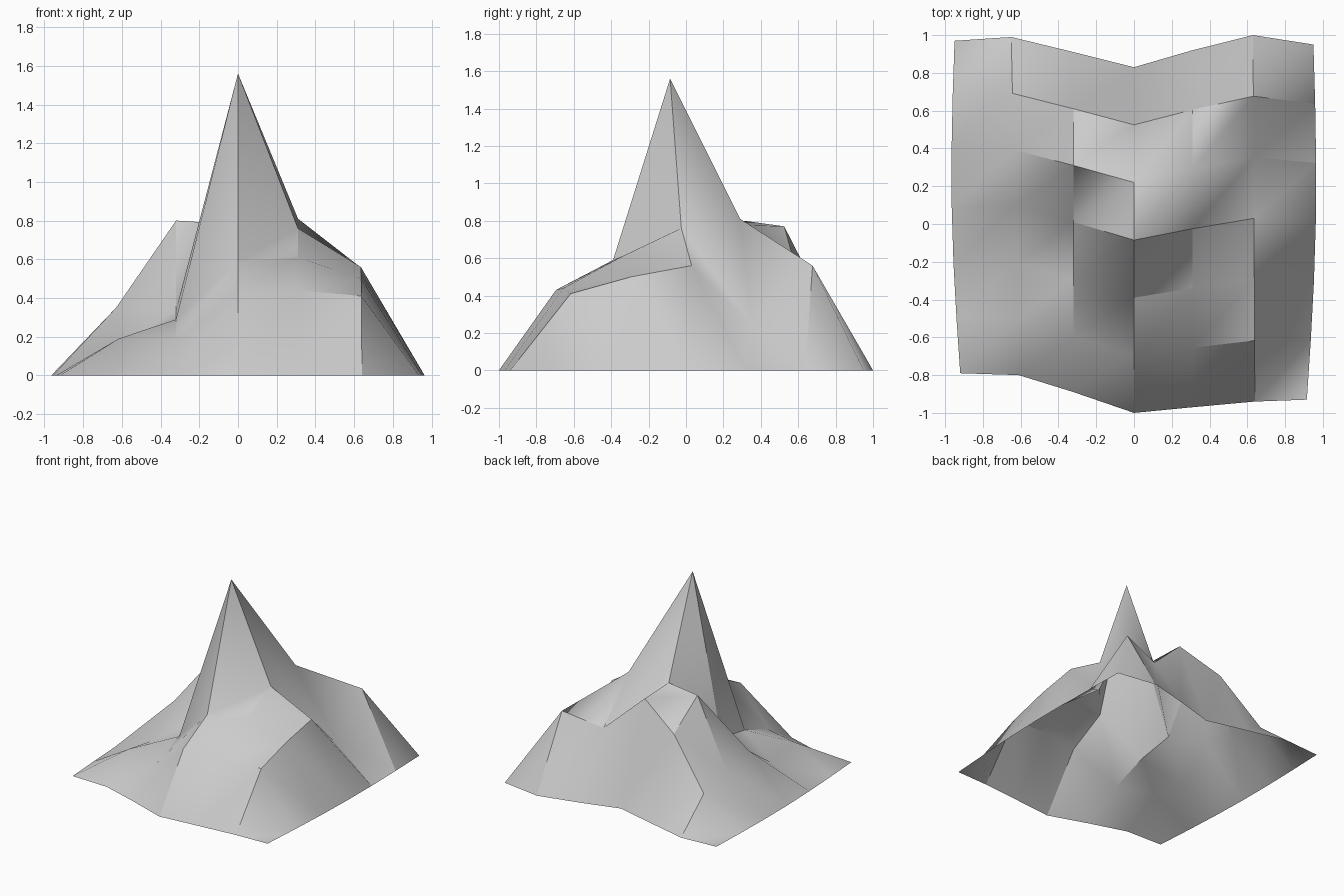
import bpy
import bmesh
import math

cube = bpy.data.objects.get("Cube")
if cube:
    bpy.data.objects.remove(cube, do_unlink=True)

# Grey stone
stone = bpy.data.materials.new("grey_stone")
stone.use_nodes = True
colour = (0.6, 0.6, 0.6, 1)
stone.diffuse_color = colour
stone.node_tree.nodes["Principled BSDF"].inputs["Base Color"].default_value = colour

# Plan of the terrain: wavy front and back edges, joined by columns of points
front_x = [-0.92, -0.61, -0.32, 0.0, 0.31, 0.64, 0.915]
back_x = [-0.95, -0.65, -0.32, 0.0, 0.31, 0.63, 0.95]
front_y = [-0.79, -0.80, -0.89, -1.0, -0.97, -0.94, -0.93]
back_y = [0.97, 0.99, 0.91, 0.83, 0.92, 1.0, 0.95]

# Heights of the inner points, one row at a time from front to back
heights = [
    [0.19, 0.18, 0.43, 0.44, 0.41],
    [0.14, 0.29, 0.59, 0.61, 0.50],
    [0.35, 0.34, 1.56, 0.76, 0.56],
    [0.30, 0.80, 0.78, 0.81, 0.24],
    [0.24, 0.60, 0.77, 0.48, 0.56],
]
last = len(front_x) - 1


def point(i, j):
    t = j / last
    x = front_x[i] + (back_x[i] - front_x[i]) * t
    y = front_y[i] + (back_y[i] - front_y[i]) * t
    z = 0.0
    if i in (0, last):
        # side edges bow outwards slightly
        x += math.copysign(0.03 * math.sin(math.pi * t), x)
    elif 0 < j < last:
        z = heights[j - 1][i - 1]
    return x, y, z


# Mountain surface as an open grid of quads
bm = bmesh.new()
grid = [[bm.verts.new(point(i, j)) for i in range(last + 1)] for j in range(last + 1)]
for j in range(last):
    for i in range(last):
        bm.faces.new((grid[j][i], grid[j][i + 1], grid[j + 1][i + 1], grid[j + 1][i]))
mesh = bpy.data.meshes.new("mountain")
bm.to_mesh(mesh)
bm.free()
mesh.materials.append(stone)

mountain = bpy.data.objects.new("mountain", mesh)
bpy.context.collection.objects.link(mountain)
bpy.ops.object.select_all(action="DESELECT")
mountain.select_set(True)
bpy.context.view_layer.objects.active = mountain
bpy.ops.object.shade_smooth_by_angle(angle=math.radians(30))

# Fold every quad along the same diagonal
fold = mountain.modifiers.new("fold", "TRIANGULATE")
fold.quad_method = "FIXED"
